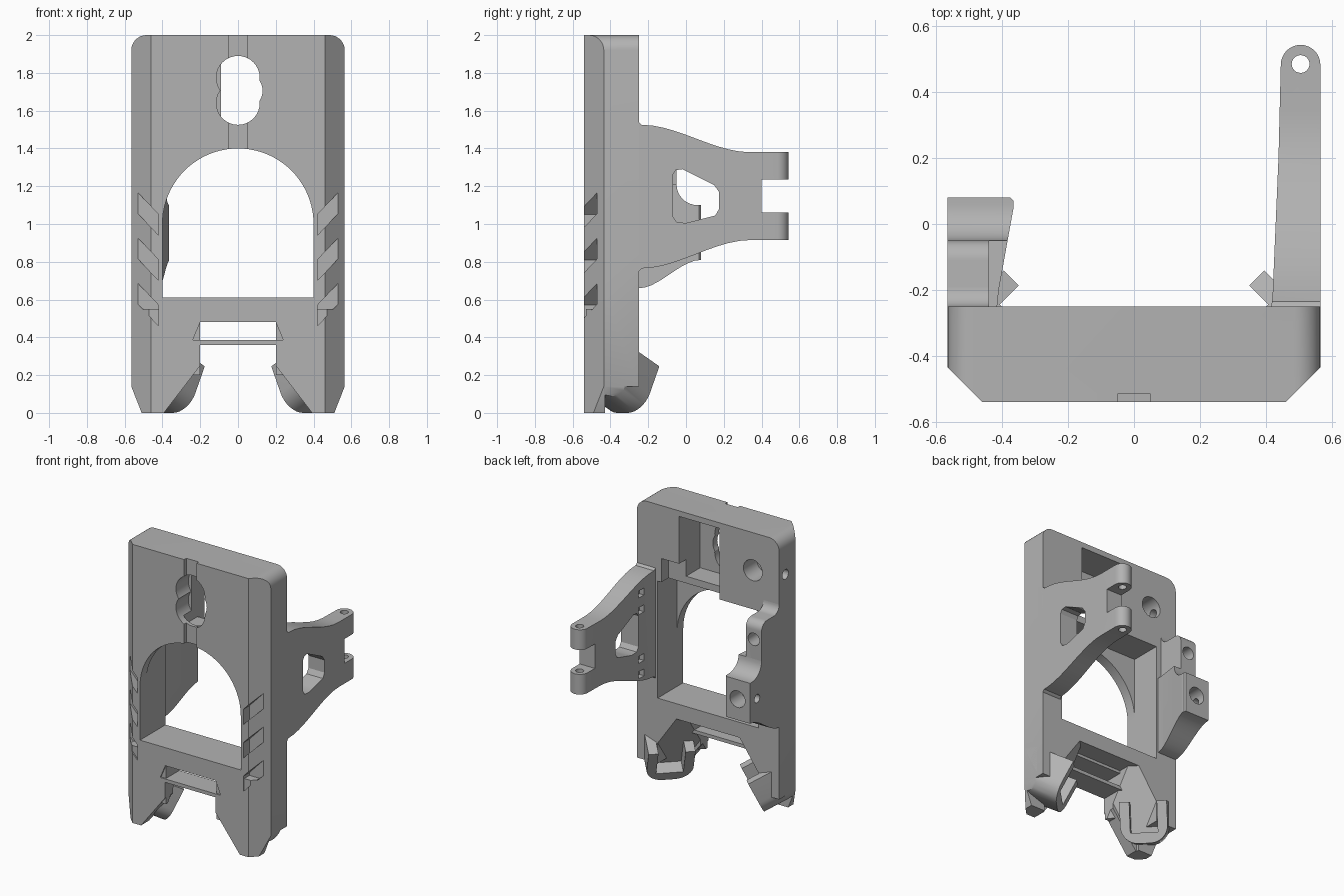
import bpy, bmesh
from math import pi, sin, cos, radians
from mathutils import Vector

if "Cube" in bpy.data.objects:
    bpy.data.objects.remove(bpy.data.objects["Cube"])

grey = bpy.data.materials.new("plain grey")
grey.use_nodes = True
shade = (0.45, 0.45, 0.45, 1)
grey.diffuse_color = shade
grey.node_tree.nodes["Principled BSDF"].inputs["Base Color"].default_value = shade


def make(name, bm):
    bmesh.ops.recalc_face_normals(bm, faces=bm.faces)
    mesh = bpy.data.meshes.new(name)
    bm.to_mesh(mesh)
    bm.free()
    mesh.materials.append(grey)
    ob = bpy.data.objects.new(name, mesh)
    bpy.context.scene.collection.objects.link(ob)
    return ob


def sweep(name, ring, step):
    """Closed ring of points pushed along a vector."""
    bm = bmesh.new()
    face = bm.faces.new([bm.verts.new(p) for p in ring])
    out = bmesh.ops.extrude_face_region(bm, geom=[face])["geom"]
    bmesh.ops.translate(bm, vec=step, verts=[v for v in out if isinstance(v, bmesh.types.BMVert)])
    return make(name, bm)


def prism(pts, axis, a, b, name="cutter"):
    """Profile in the plane across the axis, extruded from a to b."""
    k = "xyz".index(axis)
    ring = []
    for p, q in pts:
        v = [p, q]
        v.insert(k, a)
        ring.append(Vector(v))
    step = Vector((0, 0, 0))
    step[k] = b - a
    return sweep(name, ring, step)


def box(x, y, z, name="cutter"):
    return prism([(x[0], y[0]), (x[1], y[0]), (x[1], y[1]), (x[0], y[1])], "z", z[0], z[1], name)


def arc(cx, cy, r, a0=0, a1=360, n=24):
    last = n if a1 - a0 == 360 else n + 1
    return [(cx + r * cos(radians(a0 + (a1 - a0) * i / n)),
             cy + r * sin(radians(a0 + (a1 - a0) * i / n))) for i in range(last)]


def combine(ob, tool, op="DIFFERENCE"):
    mod = ob.modifiers.new("combine", "BOOLEAN")
    mod.operation, mod.object, mod.solver = op, tool, "EXACT"
    bpy.context.view_layer.update()
    mesh = bpy.data.meshes.new_from_object(ob.evaluated_get(bpy.context.evaluated_depsgraph_get()))
    ob.modifiers.clear()
    ob.data = mesh
    bpy.data.objects.remove(tool)
    return ob


def smooth_step(a, b, n=10):
    """S-curve between two points."""
    return [(a[0] + (b[0] - a[0]) * i / n,
             a[1] + (b[1] - a[1]) * (3 * (i / n) ** 2 - 2 * (i / n) ** 3)) for i in range(n + 1)]


W, FRONT, BACK = 0.565, -0.54, -0.25


def hull(name, back):
    """Block with chamfered front edges, rounded top corners and tapered toes."""
    plan = [(-W, back), (-W, -0.435), (-0.46, FRONT), (0.46, FRONT), (W, -0.435), (W, back)]
    ob = prism(plan, "z", -0.1, 2.1, name)
    r = 0.08
    face = [(-0.51, 0), (0.51, 0), (W, 0.14)] + arc(W - r, 2 - r, r, 0, 90, 8)
    face += arc(r - W, 2 - r, r, 90, 180, 8) + [(-W, 0.14)]
    return combine(ob, prism(face, "y", -1, 1), "INTERSECT")


# Main frame with arched window and deeper rectangular recess behind it
body = hull("main_frame", BACK)
cuts = [
    prism([(-0.4, 0.61), (0.4, 0.61)] + arc(0, 1.0, 0.4, 0, 180, 40), "y", -1, 0),
    box((-0.4, 0.4), (-0.47, 0), (0.61, 1.45)),
    box((-0.09, 0.23), (-0.49, 0), (1.5, 1.96)),
    box((-0.09, 0.37), (-0.33, 0), (1.4, 1.62)),
    box((-0.05, 0.05), (-1, -0.515), (1.3, 2.1)),
    # space below the crossbar
    box((-0.4, 0.4), (-0.45, 0), (-0.1, 0.36)),
    box((-0.4, 0.4), (-0.38, 0), (0.3, 0.5)),
    prism([(-0.4, -0.01), (-0.2, 0.25), (-0.2, 0.36), (0.2, 0.36), (0.2, 0.25), (0.4, -0.01)], "y", -1, 0),
    prism([(-0.24, 0.385), (0.24, 0.385), (0.2, 0.48), (-0.2, 0.48)], "y", -1, 0),
    # screw hole in the back and its side hole
    prism(arc(-0.356, 1.73, 0.075), "y", -0.4, 0),
    prism(arc(-0.32, 1.73, 0.035), "x", -1, -0.356),
]
# Keyhole made of overlapping circles
for x, z, r in ((0.0, 1.775, 0.115), (0.0, 1.64, 0.115), (0.03, 1.705, 0.1)):
    cuts.append(prism(arc(x, z, r, n=32), "y", -1, -0.4))
# Slanted grip grooves on the chamfers, and trimmed toes
for s in (-1, 1):
    for z in (0.94, 0.70, 0.46):
        pts = [(s * 0.42, z), (s * 0.6, z + 0.19), (s * 0.6, z + 0.3), (s * 0.42, z + 0.11)]
        cuts.append(prism(pts, "y", -1, -0.47))
    cuts.append(box(sorted((s * 0.39, s * 0.7)), (-0.43, 0), (-0.1, 0.14)))
for cutter in cuts:
    combine(body, cutter)

# Tilted hook feet with the sloping corner webs above them
for s, side in ((-1, "right"), (1, "left")):
    n = Vector((-s, 1, -0.7)).normalized()
    t = Vector((s, 1, 0)).normalized()
    u = Vector((-s * 0.35, 0.35, 1)).normalized()
    base = Vector((s * 0.372, -0.337, 0.0))

    def place(pts, depth):
        return [base + t * p + u * q + n * depth for p, q in pts]

    hook = arc(-0.04, 0.115, 0.115, 180, 270, 8) + arc(0.04, 0.115, 0.115, 270, 360, 8)
    hook += [(0.155, 0.275), (-0.155, 0.275)]
    foot = sweep(side + "_foot", place(hook, 0), n * -0.45)
    combine(foot, hull("cutter", 0.2), "INTERSECT")

    web = box(sorted((s * 0.2, s * 0.5)), (FRONT + 0.01, BACK), (0.2, 0.55), side + "_corner_web")
    behind = [(-1, -1), (1, -1), (1, 1), (-1, 1)]
    combine(web, sweep("cutter", place(behind, -0.09), n * 1))
    combine(web, hull("cutter", BACK), "INTERSECT")
    combine(foot, web, "UNION")
    slot = [(-0.09, 0.07), (0.09, 0.07), (0.09, 0.5), (-0.09, 0.5)]
    combine(foot, sweep("cutter", place(slot, -0.09), n * 0.2))

# Long forked arm on the left
upper = [(-0.3, 1.56), (-0.25, 1.54)] + smooth_step((-0.235, 1.525), (0.34, 1.38))
lower = smooth_step((-0.235, 0.765), (0.34, 0.915))[::-1] + [(-0.25, 0.75), (-0.3, 0.73)]
fork = [(0.56, 1.38), (0.56, 1.235), (0.4, 1.235), (0.4, 1.06), (0.56, 1.06), (0.56, 0.915)]
arm = prism(upper + fork + lower, "x", 0.3, 0.7, "hinge_arm")
plan = [(0.41, -0.3), (W, -0.3)] + arc(0.505, 0.483, 0.06, 0, 180, 16) + [(0.438, 0.2), (0.42, -0.22)]
combine(arm, prism(plan, "z", 0.5, 1.8), "INTERSECT")
window = [(-0.07, 1.26), (-0.055, 1.285), (-0.02, 1.29), (0.15, 1.205), (0.175, 1.17), (0.175, 1.08),
          (0.155, 1.045), (0.0, 1.005), (-0.05, 1.01), (-0.07, 1.04)]
combine(arm, prism(window, "x", 0.3, 0.7))
combine(arm, prism(arc(0.505, 0.485, 0.027), "z", 0.5, 1.8))
for z in (1.39, 1.27, 0.92, 0.81):
    combine(arm, box((0.3, 0.46), (-0.13, -0.07), (z, z + 0.05)))

# Short bracket on the right: upper lug and lower tapered block
lug = prism([(-0.3, 0.8), (-0.05, 0.8)] + arc(-0.11, 1.42, 0.06, 0, 90, 8)
            + arc(-0.19, 1.54, 0.06, 270, 180, 8) + [(-0.3, 1.54)], "x", -W, -0.44, "bracket_lug")
combine(lug, prism(arc(-0.503, 1.35, 0.045), "y", -0.2, 0.2))

side = smooth_step((-0.25, 0.66), (0.08, 0.81)) + [(0.08, 1.1)]
side += arc(0.06, 1.21, 0.11, 270, 180, 8) + [(-0.3, 1.22), (-0.3, 0.6), (-0.25, 0.61)]
block = prism(side, "x", -0.7, -0.3, "bracket_block")
plan = [(-W, -0.3), (-0.42, -0.3), (-0.41, -0.2), (-0.385, -0.06), (-0.365, 0.05),
        (-0.365, 0.07), (-0.375, 0.08), (-W, 0.08)]
combine(block, prism(plan, "z", 0.4, 1.5), "INTERSECT")
combine(block, prism(arc(-0.465, 0.96, 0.06), "y", -0.05, 0.2))
combine(block, prism(arc(0.0, 0.96, 0.03), "x", -1, -0.465))

# Join everything that touches the frame and soften only curved faces
for ob in list(bpy.context.scene.objects):
    if ob.type == "MESH":
        bpy.ops.object.select_all(action="DESELECT")
        ob.select_set(True)
        bpy.context.view_layer.objects.active = ob
        bpy.ops.object.shade_smooth_by_angle(angle=radians(28))
